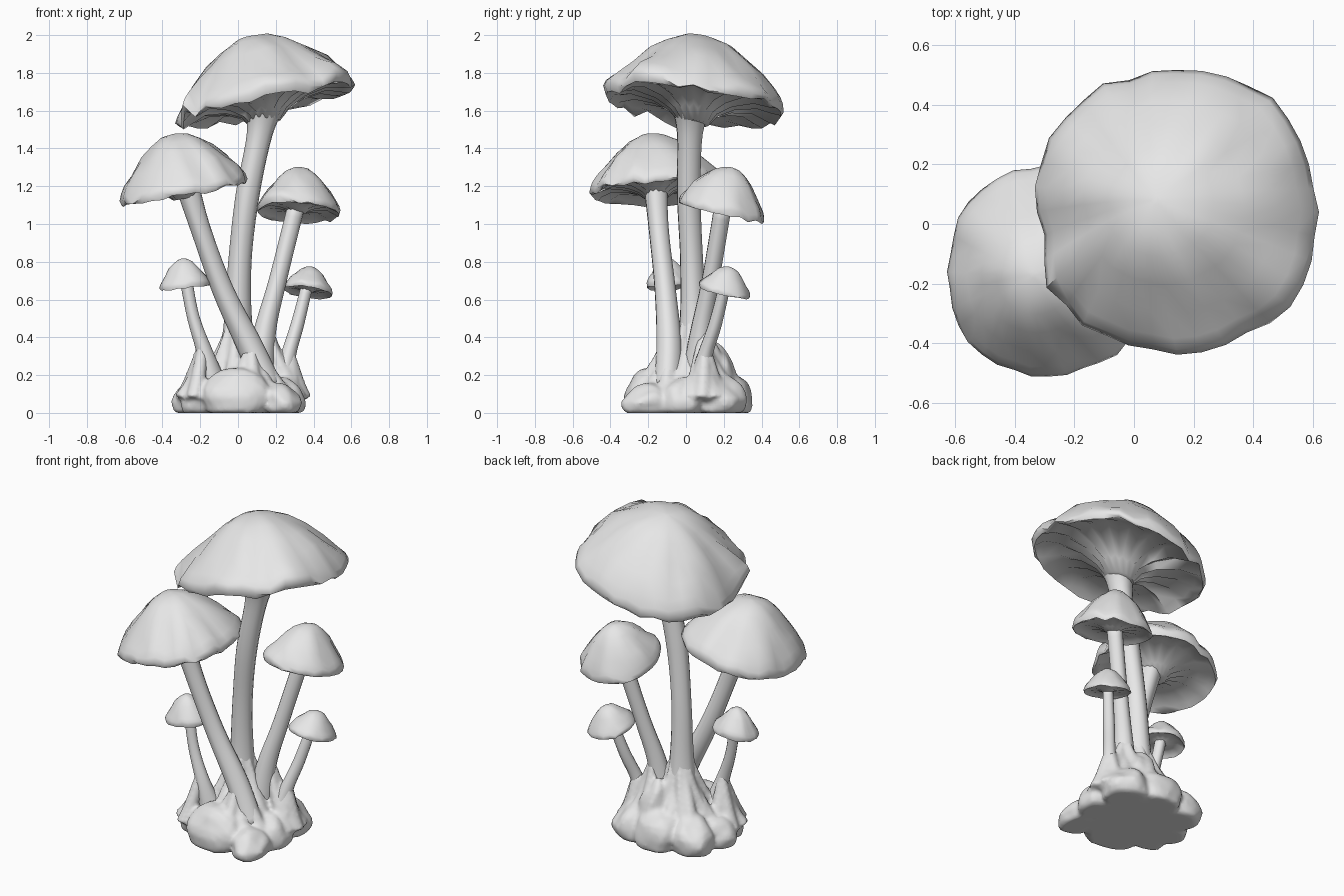
import bpy, bmesh, math
from mathutils import Vector, noise

if "Cube" in bpy.data.objects:
    bpy.data.objects.remove(bpy.data.objects["Cube"])

grey = bpy.data.materials.new("plain_grey")
grey.use_nodes = True
COL = (0.8, 0.8, 0.8, 1)
grey.diffuse_color = COL
grey.node_tree.nodes["Principled BSDF"].inputs["Base Color"].default_value = COL


def finish(bm, name):
    bmesh.ops.recalc_face_normals(bm, faces=bm.faces)
    me = bpy.data.meshes.new(name)
    bm.to_mesh(me)
    bm.free()
    me.materials.append(grey)
    for p in me.polygons:
        p.use_smooth = True
    ob = bpy.data.objects.new(name, me)
    bpy.context.collection.objects.link(ob)
    return ob


def skin(bm, rings):
    """Bridge equal rings of points and close both ends."""
    loops = [[bm.verts.new(p) for p in r] for r in rings]
    n = len(loops[0])
    for a, b in zip(loops, loops[1:]):
        for i in range(n):
            j = (i + 1) % n
            bm.faces.new((a[i], a[j], b[j], b[i]))
    bm.faces.new(loops[0])
    bm.faces.new(loops[-1])


def smooth_path(pts, steps=5):
    """Catmull-Rom path through (x, y, z, radius) points."""
    pts = [Vector(p) for p in pts]
    ext = [2 * pts[0] - pts[1]] + pts + [2 * pts[-1] - pts[-2]]
    out = []
    for a, b, c, d in zip(ext, ext[1:], ext[2:], ext[3:]):
        for k in range(steps):
            t = k / steps
            out.append(0.5 * (2 * b + (c - a) * t + (2 * a - 5 * b + 4 * c - d) * t * t
                              + (3 * b - a - 3 * c + d) * t ** 3))
    return out + [pts[-1]]


def add_tube(bm, pts, sides=12, ridge=0.0):
    path = smooth_path(pts)
    rings = []
    for i, p in enumerate(path):
        d = (path[min(i + 1, len(path) - 1)] - path[max(i - 1, 0)]).xyz.normalized()
        u = d.cross(Vector((0, 1, 0.01))).normalized()
        v = d.cross(u)
        ring = []
        for s in range(sides):
            a = math.tau * s / sides
            r = p.w * (1 + ridge * math.cos(4 * a + p.z))
            ring.append(p.xyz + u * r * math.cos(a) + v * r * math.sin(a))
        rings.append(ring)
    skin(bm, rings)


# Cap profile as (radius share, height share): dome, lip, gills, neck
DOME = [(0.03, 1), (0.2, 0.96), (0.38, 0.84), (0.56, 0.64), (0.75, 0.39), (0.9, 0.17),
        (0.97, 0.04), (1, -0.07)]
GILLS = [(0.97, -0.15), (0.88, -0.09), (0.7, -0.03), (0.45, -0.09), (0.27, -0.22), (0.17, -0.42)]


def cap(name, centre, rx, ry, height, tilt, neck, seed, sides=36):
    """Dome leaning by slope, with dented skin; neck sets how deep the gills run down."""
    c = Vector(centre)
    bm = bmesh.new()
    rings = []
    for k, (r, h) in enumerate(DOME + GILLS):
        under = k >= len(DOME)
        ring = []
        for s in range(sides):
            a = math.tau * s / sides
            dx, dy = math.cos(a), math.sin(a)
            lobe = noise.noise(Vector((dx * 2.2, dy * 2.2, seed)))
            dent = noise.noise(Vector((dx * r * 3.5, dy * r * 3.5, seed + 5)))
            flute = noise.noise(Vector((dx * 4, dy * 4, seed + 9)))
            grow = r * (1 + r * (0.04 * lobe + 0.05 * flute - 0.015 * math.cos(4 * a)))
            x, y = dx * grow * rx, dy * grow * ry
            z = h * height
            lean = max(z, 0)
            if under:
                z *= neck if r < 0.8 else 1
                z += height * 0.04 * neck * (-1) ** s * (0.2 < r < 0.9)
            else:
                z += height * 0.16 * dent * r
            z += height * r ** 4 * (0.16 * flute + 0.08 * lobe) * (0.4 + 0.6 * neck)
            z += tilt[0] * x + tilt[1] * y
            ring.append(c + Vector((x - tilt[0] * lean, y - tilt[1] * lean, z)))
        rings.append(ring)
    skin(bm, rings)
    return finish(bm, name)


cap("tall_cap", (0.145, 0.04, 1.67), 0.48, 0.48, 0.325, (0.22, -0.12), 1, 1.3)
cap("left_cap", (-0.285, -0.16, 1.205), 0.345, 0.355, 0.272, (0.2, 0.04), 0.6, 4.7)
cap("right_cap", (0.32, 0.19, 1.09), 0.225, 0.23, 0.21, (-0.04, -0.24), 0.35, 8.1, 28)
cap("small_left_cap", (-0.28, -0.09, 0.685), 0.137, 0.12, 0.133, (0.1, 0.05), 0.3, 11.5, 24)
cap("small_right_cap", (0.37, 0.205, 0.655), 0.132, 0.137, 0.118, (-0.14, -0.22), 0.3, 14.2, 24)

# Stems, each listed from the ground up
STEMS = {
    "tall_stem": [(0, 0.04, 0.1, 0.13), (0, 0.04, 0.45, 0.075), (0.01, 0.03, 0.8, 0.06),
                  (0.05, 0.015, 1.15, 0.062), (0.115, 0.02, 1.48, 0.068), (0.14, 0.03, 1.65, 0.12)],
    "left_stem": [(0.17, -0.1, 0.12, 0.07), (0.06, -0.09, 0.36, 0.066), (-0.08, -0.11, 0.65, 0.055),
                  (-0.2, -0.145, 0.98, 0.052), (-0.285, -0.165, 1.26, 0.065)],
    "right_stem": [(0.1, 0.05, 0.1, 0.09), (0.14, 0.08, 0.42, 0.058), (0.21, 0.13, 0.7, 0.046),
                   (0.315, 0.2, 1.12, 0.045)],
    "small_left_stem": [(-0.12, -0.07, 0.1, 0.08), (-0.17, -0.1, 0.3, 0.044),
                        (-0.235, -0.1, 0.5, 0.032), (-0.275, -0.09, 0.7, 0.032)],
    "small_right_stem": [(0.22, 0.06, 0.1, 0.07), (0.265, 0.1, 0.3, 0.04),
                         (0.315, 0.155, 0.47, 0.034), (0.365, 0.205, 0.67, 0.03)],
}
for name, pts in STEMS.items():
    bm = bmesh.new()
    add_tube(bm, pts, 14, 0.04)
    finish(bm, name)

# Root mound: lumps round the edge, a ridged core and roots, fused together
bm = bmesh.new()
LUMPS = [(0, -0.19, 0.19, 0.15, 0.24), (0.24, -0.21, 0.1, 0.13, 0.16), (0.26, -0.02, 0.1, 0.12, 0.19),
         (0.21, 0.18, 0.14, 0.14, 0.21), (0.02, 0.25, 0.14, 0.11, 0.23), (-0.17, 0.18, 0.13, 0.13, 0.2),
         (-0.25, 0.02, 0.1, 0.11, 0.18), (-0.2, -0.1, 0.1, 0.11, 0.17), (0.1, 0.18, 0.1, 0.1, 0.36)]
for x, y, rx, ry, top in LUMPS:
    lump = bmesh.ops.create_icosphere(bm, subdivisions=3, radius=1)["verts"]
    for v in lump:
        n = 1 + 0.16 * noise.noise(v.co * 1.6 + Vector((x * 20, y * 20, 0)))
        inward = 1 - 0.15 * max(0, v.co.z)
        v.co = Vector((x * inward + v.co.x * rx * n, y * inward + v.co.y * ry * n,
                       max(0, top * (0.35 + 0.65 * v.co.z * n))))

core = []
for z, r in [(0, 0.25), (0.1, 0.24), (0.2, 0.18), (0.3, 0.13), (0.4, 0.09), (0.5, 0.055)]:
    ring = []
    for s in range(40):
        a = math.tau * s / 40
        w = r * (1 + 0.14 * math.cos(8 * a + 6 * z))
        ring.append(Vector((0.005 + w * math.cos(a), 0.038 + w * math.sin(a), z)))
    core.append(ring)
skin(bm, core)

# Roots fan out from the foot of each stem: foot x, y, top, reach, spread angles
FEET = [(0.0, 0.04, 0.47, 0.25, range(20, 380, 40)),
        (0.07, -0.09, 0.36, 0.19, (-125, -85, -45, -5)),
        (0.15, 0.09, 0.42, 0.18, (-20, 20, 60, 100)),
        (-0.18, -0.09, 0.36, 0.12, (110, 155, 200, 245)),
        (0.265, 0.1, 0.33, 0.08, (-60, -10, 40, 90))]
for x, y, top, reach, angles in FEET:
    for i, deg in enumerate(angles):
        a = math.radians(deg)
        dx, dy = reach * math.cos(a), reach * math.sin(a)
        high = top + 0.04 * math.sin(i * 2.5)
        add_tube(bm, [(x + 0.12 * dx, y + 0.12 * dy, high, 0.016),
                      (x + 0.3 * dx, y + 0.3 * dy, high * 0.72, 0.034),
                      (x + 0.65 * dx, y + 0.65 * dy, high * 0.42, 0.042),
                      (x + dx, y + dy, 0.07, 0.05)], 8)

mound = finish(bm, "root_mound")
fuse = mound.modifiers.new("fuse", "REMESH")
fuse.mode = "VOXEL"
fuse.voxel_size = 0.013
fuse.use_smooth_shade = True
soften = mound.modifiers.new("soften", "SMOOTH")
soften.factor = 0.5
soften.iterations = 2

# Keep the cap lips crisp
bpy.ops.object.select_all(action="DESELECT")
for ob in bpy.context.collection.objects:
    if ob.name.endswith("_cap"):
        ob.select_set(True)
        bpy.context.view_layer.objects.active = ob
bpy.ops.object.shade_smooth_by_angle(angle=math.radians(60))
